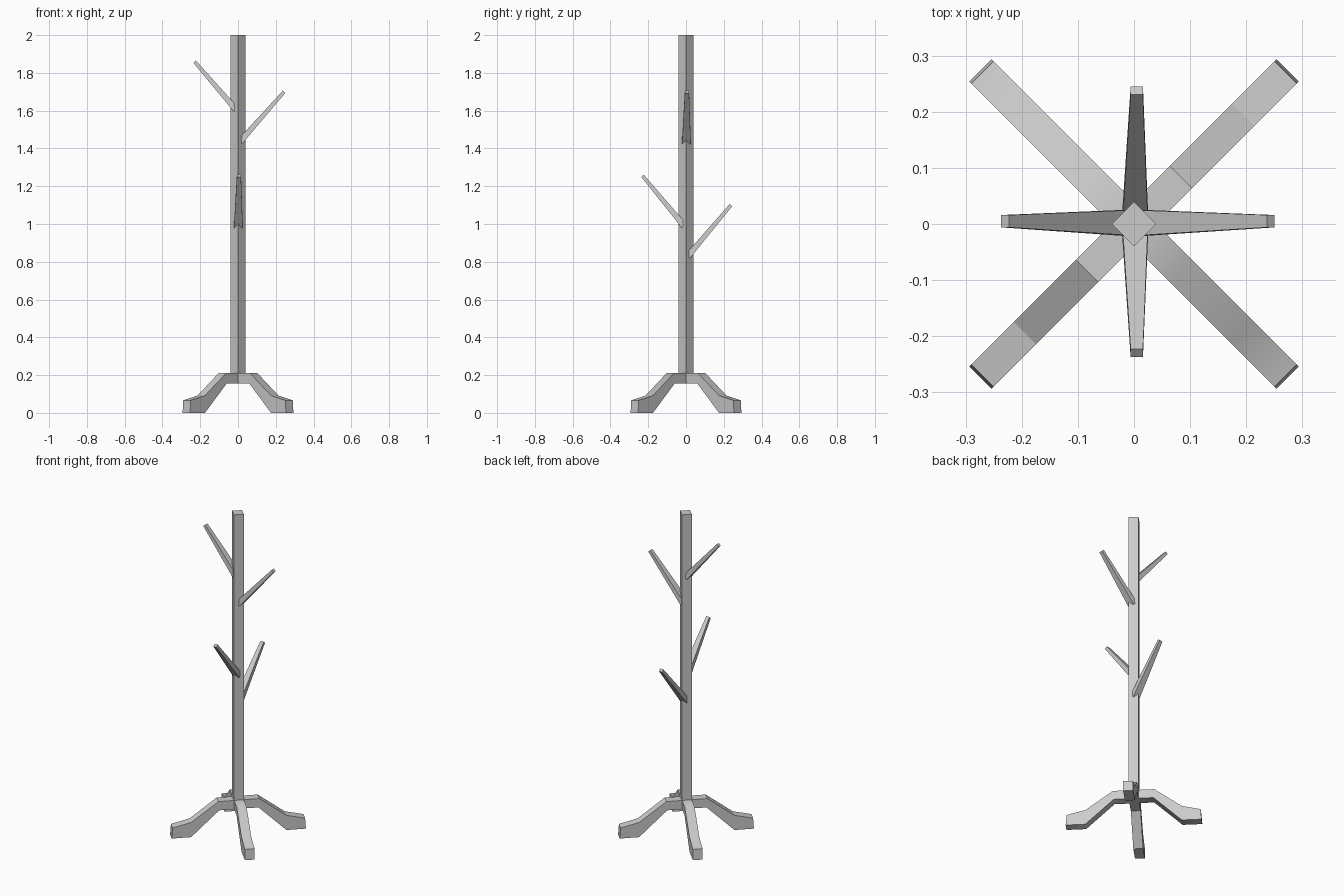
import bpy, bmesh
from math import radians, cos, sin
from mathutils import Vector

cube = bpy.data.objects.get("Cube")
if cube:
    bpy.data.objects.remove(cube, do_unlink=True)

grey = bpy.data.materials.new("plain_grey")
grey.use_nodes = True
colour = (0.6, 0.6, 0.6, 1)
grey.diffuse_color = colour
grey.node_tree.nodes["Principled BSDF"].inputs["Base Color"].default_value = colour


def finish(name, bm, smooth_angle=None):
    bmesh.ops.recalc_face_normals(bm, faces=bm.faces)
    mesh = bpy.data.meshes.new(name)
    bm.to_mesh(mesh)
    bm.free()
    mesh.materials.append(grey)
    obj = bpy.data.objects.new(name, mesh)
    bpy.context.collection.objects.link(obj)
    if smooth_angle:
        bpy.ops.object.select_all(action='DESELECT')
        obj.select_set(True)
        bpy.context.view_layer.objects.active = obj
        bpy.ops.object.shade_smooth_by_angle(angle=radians(smooth_angle))
    return obj


def loft(bm, rings):
    """Skin equal-length rings of points and cap both ends."""
    rows = [[bm.verts.new(p) for p in ring] for ring in rings]
    for a, b in zip(rows, rows[1:]):
        for i in range(len(a)):
            j = (i + 1) % len(a)
            bm.faces.new((a[i], a[j], b[j], b[i]))
    bm.faces.new(rows[0])
    bm.faces.new(rows[-1])


# Square post, turned corner-on
def square(z, r=0.04):
    return [(r, 0, z), (0, r, z), (-r, 0, z), (0, -r, z)]


bm = bmesh.new()
loft(bm, [square(0.155), square(2.0)])
finish("post", bm)

# Four bent feet on the diagonals: (radius, height) of the side profile
foot_profile = [(0, 0.21), (0.118, 0.21), (0.275, 0.092), (0.382, 0.066),
                (0.387, 0), (0.275, 0), (0.113, 0.155), (0, 0.155)]
feet = [("back_left_foot", 45, None), ("back_right_foot", 135, 50),
        ("front_right_foot", 225, None), ("front_left_foot", 315, 50)]
for name, degrees, smooth in feet:
    a = radians(degrees)
    out, side = Vector((cos(a), sin(a), 0)), Vector((-sin(a), cos(a), 0))
    bm = bmesh.new()
    loft(bm, [[out * r + side * s + Vector((0, 0, z)) for r, z in foot_profile]
              for s in (-0.028, 0.028)])
    finish(name, bm, smooth)


# Tapered pegs rising outward from the post
def peg(name, direction, z_base, z_tip, reach):
    out = Vector(direction)
    side = Vector((abs(out.y), abs(out.x), 0))
    base = out * 0.01 + side * 0.002 + Vector((0, 0, z_base))
    tip = out * reach + side * 0.005 + Vector((0, 0, z_tip))
    up = (tip - base).cross(side).normalized()

    def ring(c, w, h):
        return [c + side * w * i + up * h * j
                for i, j in ((-1, -1), (1, -1), (1, 1), (-1, 1))]
    bm = bmesh.new()
    loft(bm, [ring(base, 0.023, 0.016), ring(tip, 0.011, 0.009)])
    finish(name, bm)


peg("left_peg", (1, 0, 0), 1.435, 1.70, 0.244)
peg("right_peg", (-1, 0, 0), 1.605, 1.86, 0.23)
peg("back_peg", (0, 1, 0), 0.83, 1.10, 0.238)
peg("front_peg", (0, -1, 0), 0.99, 1.255, 0.23)
